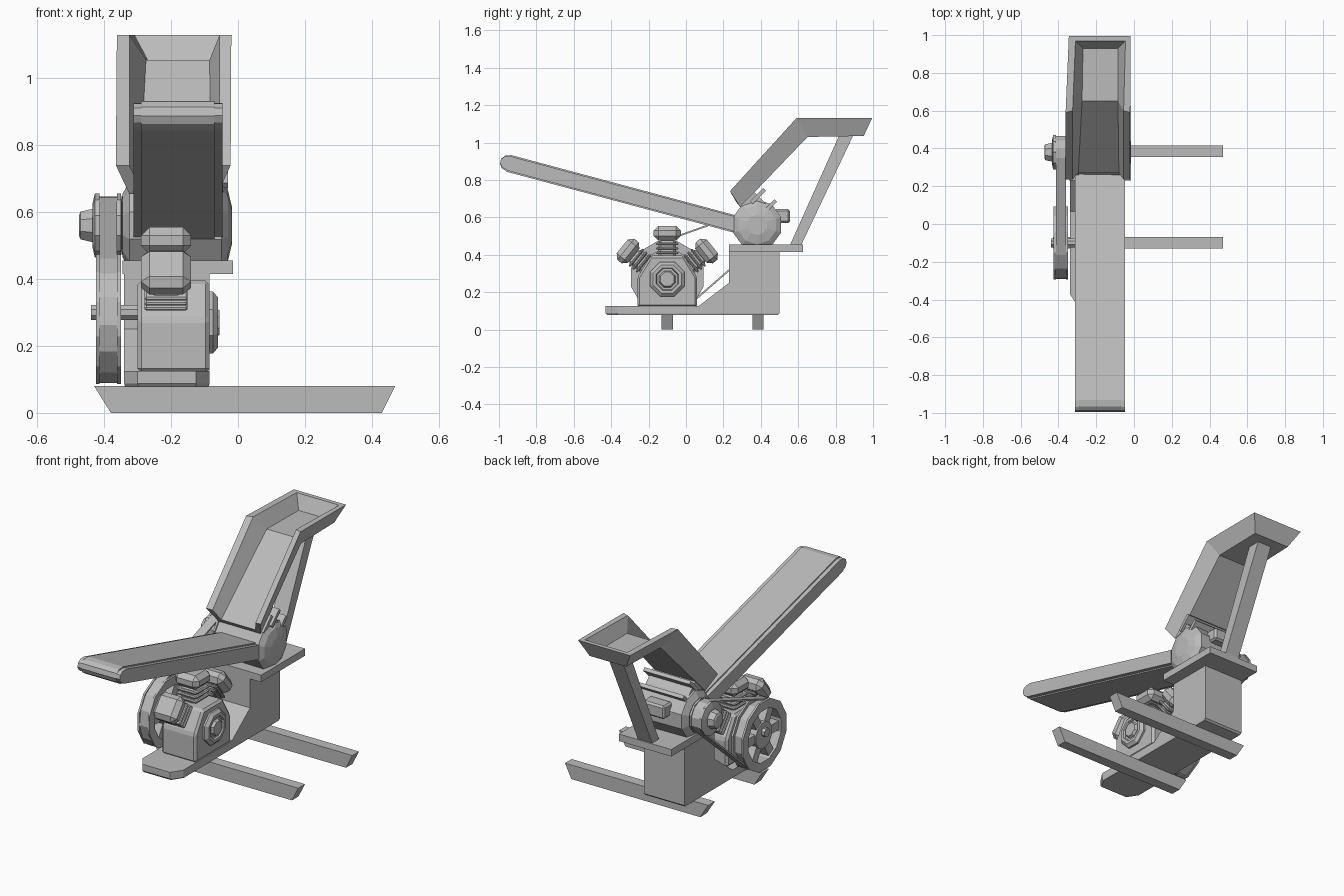
import bpy, bmesh, math
from mathutils import Vector, Matrix

cube = bpy.data.objects.get("Cube")
if cube:
    bpy.data.objects.remove(cube)

grey = bpy.data.materials.new("plain_grey")
grey.use_nodes = True
GREY = (0.5, 0.5, 0.5, 1)
grey.diffuse_color = GREY
grey.node_tree.nodes["Principled BSDF"].inputs["Base Color"].default_value = GREY


def finish(name, bm, bevel=0):
    bmesh.ops.remove_doubles(bm, verts=bm.verts, dist=1e-5)
    bmesh.ops.recalc_face_normals(bm, faces=bm.faces)
    mesh = bpy.data.meshes.new(name)
    bm.to_mesh(mesh)
    bm.free()
    mesh.materials.append(grey)
    ob = bpy.data.objects.new(name, mesh)
    bpy.context.collection.objects.link(ob)
    if bevel:
        mod = ob.modifiers.new("chamfer", "BEVEL")
        mod.width, mod.segments = bevel, 1
    return ob


def loft(name, rings, caps=True, wrap=False, bevel=0):
    """Join equal-length rings of points with quads."""
    bm = bmesh.new()
    rows = [[bm.verts.new(p) for p in ring] for ring in rings]
    n = len(rows[0])
    pairs = list(zip(rows, rows[1:])) + ([(rows[-1], rows[0])] if wrap else [])
    for a, b in pairs:
        for i in range(n):
            j = (i + 1) % n
            bm.faces.new((a[i], a[j], b[j], b[i]))
    if caps and not wrap:
        bm.faces.new(rows[0])
        bm.faces.new(rows[-1])
    return finish(name, bm, bevel)


def prism(name, yz, x0, x1, bevel=0):
    return loft(name, [[(x, y, z) for y, z in yz] for x in (x0, x1)], bevel=bevel)


def lathe(name, centre, sides, profile, wrap=False):
    """Turn (x, radius) pairs about an axis along x."""
    cy, cz = centre
    angles = [math.tau * (i + 0.5) / sides for i in range(sides)]
    return loft(name, [[(x, cy + r * math.cos(a), cz + r * math.sin(a)) for a in angles]
                       for x, r in profile], wrap=wrap)


def box(name, size, centre, tilt=0, bevel=0):
    bm = bmesh.new()
    bmesh.ops.create_cube(bm, size=1)
    bm.transform(Matrix.Translation(centre) @ Matrix.Rotation(tilt, 4, "X")
                 @ Matrix.Diagonal((*size, 1)))
    return finish(name, bm, bevel)


# Skids with sloped ends
for name, y in (("front_skid", -0.1), ("rear_skid", 0.385)):
    loft(name, [[(x, y + s, z) for x, z in ((-0.38, 0), (0.43, 0), (0.47, 0.08), (-0.43, 0.08))]
                for s in (-0.03, 0.03)])

# Base plate with clipped front corners
plan = [(-0.34, 0.5), (-0.34, -0.37), (-0.3, -0.43), (-0.125, -0.43), (-0.085, -0.37), (-0.085, 0.5)]
loft("base_plate", [[(-0.21 + (x + 0.21) * k, y * k, z) for x, y in plan]
                    for z, k in ((0.078, 0.98), (0.088, 1), (0.125, 1))])

# Rear pedestal and its table
prism("pedestal", [(0.06, 0.12), (0.23, 0.25), (0.23, 0.42), (0.5, 0.42), (0.5, 0.12)], -0.34, -0.085)
box("table", (0.33, 0.395, 0.04), (-0.18, 0.427, 0.435))

# Crankcase and its side cover
crank = (-0.1, 0.28)
prism("crankcase", [(-0.26, 0.12), (-0.26, 0.28), (-0.19, 0.395), (-0.01, 0.395), (0.06, 0.28),
                    (0.06, 0.12)], -0.3, -0.085, 0.012)
lathe("crank_cover", (-0.1, 0.27), 8, [(-0.1, 0.1), (-0.075, 0.1), (-0.06, 0.082), (-0.06, 0.065),
                                       (-0.07, 0.06), (-0.07, 0.048), (-0.055, 0.04)])

# Three radial cylinders: neck, fins and chamfered head
for label, angle in (("top", 0), ("front", 51), ("rear", -51)):
    tilt = math.radians(angle)
    axis = Vector((0, -math.sin(tilt), math.cos(tilt)))
    hub = Vector((-0.215, -0.1, 0.265 if angle == 0 else 0.25))
    extra = 0 if angle == 0 else 0.02
    box(label + "_cylinder_neck", (0.1, 0.095, 0.15), hub + axis * (0.14 + extra), tilt, 0.015)
    for k in range(3):
        box(f"{label}_cylinder_fin_{k + 1}", (0.128, 0.12, 0.014),
            hub + axis * (0.145 + extra + 0.024 * k), tilt, 0.005)
    box(label + "_cylinder_head", (0.15, 0.145, 0.08), hub + axis * (0.25 + extra), tilt, 0.025)

# Flywheel: grooved rim, hub, spokes and axle
lathe("flywheel_rim", crank, 12, [(-0.425, 0.15), (-0.425, 0.2), (-0.414, 0.2), (-0.414, 0.18),
                                  (-0.361, 0.18), (-0.361, 0.2), (-0.35, 0.2), (-0.35, 0.15)], wrap=True)
lathe("flywheel_hub", crank, 12, [(-0.42, 0.075), (-0.355, 0.075)])
for k in range(6):
    a = math.tau * k / 6
    box(f"flywheel_spoke_{k + 1}", (0.05, 0.12, 0.05),
        (-0.388, crank[0] + 0.11 * math.cos(a), crank[1] + 0.11 * math.sin(a)), a)
lathe("flywheel_axle", (-0.1, 0.3), 8, [(-0.44, 0.025), (-0.28, 0.025)])

# Drive pulley on the drum
drum = (0.38, 0.56)
lathe("pulley", drum, 10, [(-0.435, 0.065), (-0.428, 0.095), (-0.414, 0.095), (-0.414, 0.075),
                           (-0.361, 0.075), (-0.361, 0.095), (-0.35, 0.095), (-0.345, 0.065)])
lathe("pulley_cap", drum, 8, [(-0.475, 0.035), (-0.47, 0.045), (-0.43, 0.055)])
lathe("pulley_shaft", drum, 8, [(-0.43, 0.04), (-0.3, 0.04)])

# Belt wrapped round both wheels
dy, dz = drum[0] - crank[0], drum[1] - crank[1]
heading = math.atan2(dz, dy)


def belt_path(big, small, x):
    lean = math.acos((big - small) / math.hypot(dy, dz))
    path = []
    for (cy, cz), r, start, end, n in ((crank, big, heading + lean, heading + math.tau - lean, 9),
                                       (drum, small, heading - lean, heading + lean, 6)):
        for i in range(n):
            a = start + (end - start) * i / (n - 1)
            path.append((x, cy + r * math.cos(a), cz + r * math.sin(a)))
    return path


loft("drive_belt", [belt_path(0.184, 0.08, -0.414), belt_path(0.193, 0.089, -0.414),
                    belt_path(0.193, 0.089, -0.361), belt_path(0.184, 0.08, -0.361)], wrap=True)

# Chopping drum with domed ends
lathe("drum", drum, 10, [(-0.35, 0.05), (-0.345, 0.095), (-0.325, 0.13),
                         (-0.05, 0.135), (-0.03, 0.105), (-0.018, 0.055)])
box("drum_rear_box", (0.14, 0.08, 0.075), (-0.18, 0.515, 0.607), bevel=0.01)
box("drum_throat", (0.27, 0.1, 0.13), (-0.18, 0.375, 0.655), math.radians(45))
for k, d in enumerate((-0.02, 0.04)):
    box(f"throat_flange_{k + 1}", (0.29, 0.1, 0.02), (-0.175, 0.425 - d, 0.675 + d), math.radians(45))

# Long feed arm: side frame with a slightly raised belt
start, end = Vector((-0.945, 0.888)), Vector((0.36, 0.538))
along = (end - start).normalized()
normal = Vector((-along.y, along.x))
for name, x0, x1, half in (("arm_frame", -0.313, -0.047, 0.039), ("arm_belt", -0.29, -0.07, 0.046)):
    outline = [(0, half), (-0.032, half * 0.75), (-0.048, half * 0.3), (-0.048, -half * 0.3),
               (-0.032, -half * 0.75), (0, -half)]
    points = [start + along * u + normal * v for u, v in outline]
    points += [end - normal * half, end + normal * half]
    prism(name, points, x0, x1)

# Chute: bent open trough, listed as (rim y, rim z, floor y, floor z, rim x pair, floor x pair)
outer = [(0.235, 0.74, 0.29, 0.655, -0.365, -0.022, -0.325, -0.06),
         (0.59, 1.13, 0.65, 1.03, -0.362, -0.02, -0.295, -0.06),
         (0.995, 1.13, 0.95, 1.035, -0.345, -0.018, -0.29, -0.06)]
inner = [(0.235, 0.74, 0.27, 0.68, -0.325, -0.055, -0.295, -0.08),
         (0.6, 1.13, 0.65, 1.055, -0.325, -0.055, -0.275, -0.085),
         (0.97, 1.13, 0.93, 1.055, -0.31, -0.045, -0.27, -0.085)]
bm = bmesh.new()
shells = []
for table in (outer, inner):
    rows = []
    for ry, rz, fy, fz, rl, rr, fl, fr in table:
        rows.append([bm.verts.new(p) for p in
                     ((rl, ry, rz), (fl, fy, fz), (fr, fy, fz), (rr, ry, rz))])
    for a, b in zip(rows, rows[1:]):
        for i in range(3):
            bm.faces.new((a[i], a[i + 1], b[i + 1], b[i]))
    bm.faces.new(rows[-1])
    shells.append(rows)
out, inn = shells
for s in range(2):
    for i in (0, 3):
        bm.faces.new((out[s][i], out[s + 1][i], inn[s + 1][i], inn[s][i]))
bm.faces.new((out[2][0], out[2][3], inn[2][3], inn[2][0]))
for i in range(3):
    bm.faces.new((out[0][i], out[0][i + 1], inn[0][i + 1], inn[0][i]))
finish("chute", bm)

# Strut holding up the tray
prism("chute_strut", [(0.555, 0.45), (0.615, 0.45), (0.895, 1.04), (0.82, 1.04)], -0.22, -0.13)
